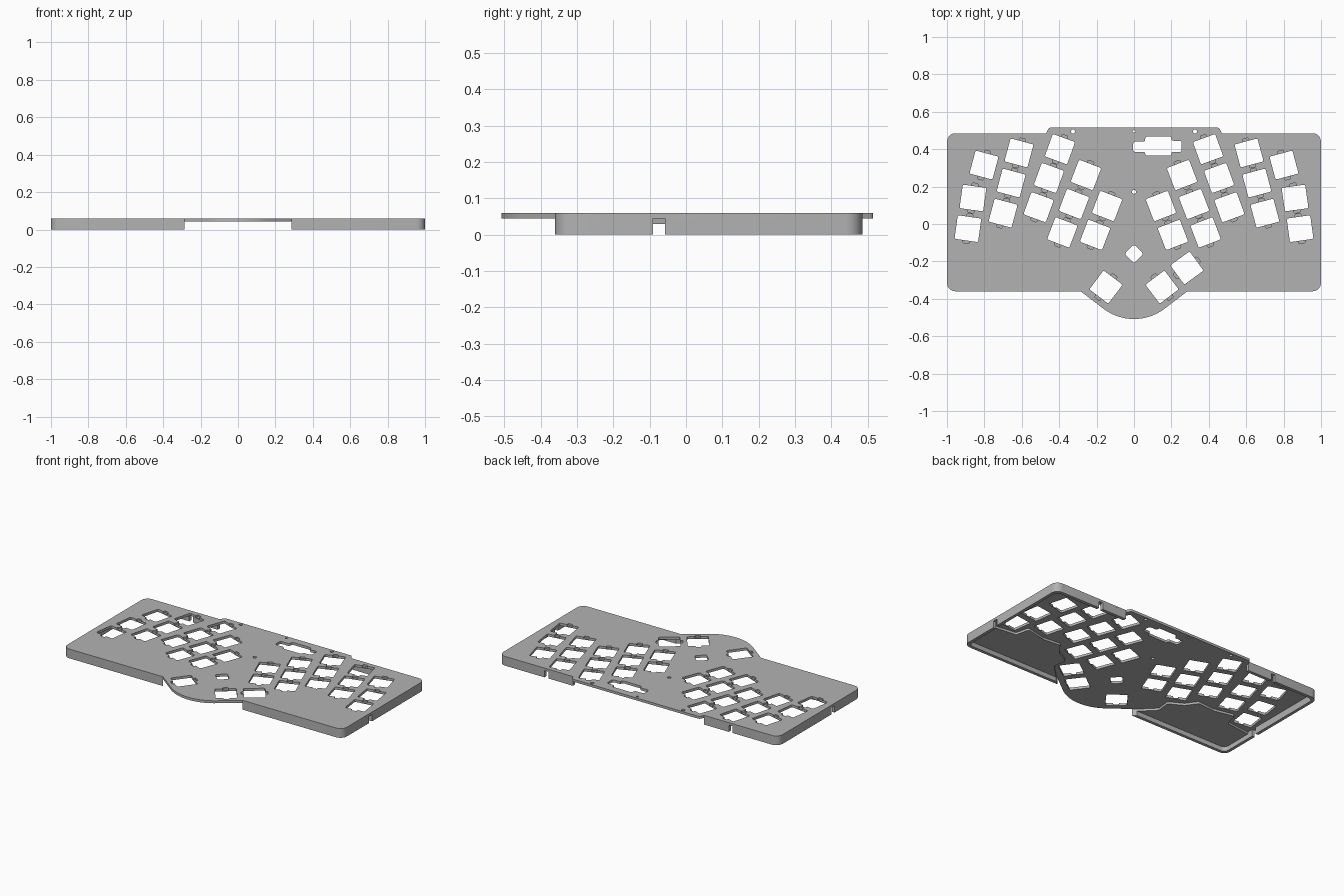
import bpy, bmesh, math
from mathutils import Vector, Matrix

if "Cube" in bpy.data.objects:
    bpy.data.objects.remove(bpy.data.objects["Cube"], do_unlink=True)

TOP, CLIP_FLOOR, PLATE, PALM = 0.06, 0.05, 0.044, 0.03
KEY = 0.127

grey = bpy.data.materials.new("matte grey")
grey.use_nodes = True
colour = (0.45, 0.45, 0.45, 1)
grey.diffuse_color = colour
grey.node_tree.nodes["Principled BSDF"].inputs["Base Color"].default_value = colour


def fillet(points, r, steps=5):
    """Round the corners of a closed outline; r is one radius or one per corner."""
    out, n = [], len(points)
    radii = r if isinstance(r, list) else [r] * n
    for i, rad in enumerate(radii):
        p = Vector(points[i])
        if rad == 0:
            out.append(p)
            continue
        a, b = Vector(points[i - 1]) - p, Vector(points[(i + 1) % n]) - p
        half = a.angle(b) / 2
        reach = min(rad / math.tan(half), a.length * 0.45, b.length * 0.45)
        s, e = p + a.normalized() * reach, p + b.normalized() * reach
        c = p + (a.normalized() + b.normalized()).normalized() * reach / math.cos(half)
        u, v = s - c, e - c
        sweep = math.atan2(u.x * v.y - u.y * v.x, u.dot(v))
        for k in range(steps + 1):
            out.append(c + Matrix.Rotation(sweep * k / steps, 2) @ u)
    return out


def rect(x0, y0, x1, y1):
    return [(x0, y0), (x1, y0), (x1, y1), (x0, y1)]


def circle(x, y, r, n=20):
    return [(x + r * math.cos(math.tau * k / n), y + r * math.sin(math.tau * k / n))
            for k in range(n)]


def placed(points, x, y, degrees):
    turn = Matrix.Rotation(math.radians(degrees), 2)
    return [turn @ Vector(p) + Vector((x, y)) for p in points]


def slab(name, loops, z0, z1):
    """Solid sheet from an outline (first loop) and the holes in it."""
    bm = bmesh.new()
    rims = ([], [])
    for pts in loops:
        low, high = ([bm.verts.new((p[0], p[1], z)) for p in pts] for z in (z0, z1))
        for i in range(len(pts)):
            bm.faces.new((low[i - 1], low[i], high[i], high[i - 1]))
            rims[0].append(bm.edges.get((low[i - 1], low[i])))
            rims[1].append(bm.edges.get((high[i - 1], high[i])))
    for rim in rims:
        bmesh.ops.triangle_fill(bm, edges=rim, use_beauty=True, normal=(0, 0, 1))
    bmesh.ops.recalc_face_normals(bm, faces=bm.faces[:])
    mesh = bpy.data.meshes.new(name)
    bm.to_mesh(mesh)
    bm.free()
    mesh.materials.append(grey)
    obj = bpy.data.objects.new(name, mesh)
    bpy.context.collection.objects.link(obj)
    # Smooth the rounded corners, keep all other edges crisp
    bpy.ops.object.select_all(action="DESELECT")
    obj.select_set(True)
    bpy.context.view_layer.objects.active = obj
    bpy.ops.object.shade_smooth_by_angle(angle=math.radians(30))


def pair(name, outline, z0, z1):
    """The same slab on the left (+x) and right (-x) side."""
    for side, s in (("left", 1), ("right", -1)):
        slab(f"{side}_{name}", [[(s * x, y) for x, y in outline]], z0, z1)


# Plate outline: front bulge, palm rest corners, raised back edge
arc = [(0.27 * math.sin(math.radians(a)), -0.238 - 0.27 * math.cos(math.radians(a)))
       for a in range(2, 39, 4)]
half = arc + [(0.285, -0.36), (1, -0.36), (1, 0.485), (0.47, 0.485), (0.455, 0.515)]
radii = [0] * (len(arc) + 1) + [0.045, 0.045, 0, 0.015]
outline = fillet(half + [(-x, y) for x, y in reversed(half)], radii + radii[::-1])

# Key columns for the +x hand: x, y, tilt; then the extra thumb key
keys = [(0.144, 0.096, 21), (0.208, -0.058, 21),
        (0.257, 0.262, 21), (0.321, 0.107, 21), (0.383, -0.045, 21),
        (0.396, 0.4, 20), (0.455, 0.246, 20), (0.51, 0.09, 20),
        (0.615, 0.38, 15), (0.657, 0.219, 15), (0.7, 0.058, 15),
        (0.802, 0.315, 15), (0.861, 0.139, 8), (0.888, -0.025, 8),
        (0.15, -0.337, 37)]
keys += [(-x, y, -t) for x, y, t in keys] + [(0.283, -0.235, -54)]

# Key opening, and the wider one with clip recesses above and below
h, c = KEY / 2, 0.017
d = h + 0.016
opening = fillet(rect(-h, -h, h, h), 0.008, 3)
edge = [(-h, -h), (-c, -h), (-c, -d), (c, -d), (c, -h), (h, -h)]
clipped = fillet(edge + [(-x, -y) for x, y in edge], [0.008, 0, 0.012, 0.012, 0, 0.008] * 2, 3)

# Controller window, pointer opening and screw holes
window = fillet([(-0.005, 0.385), (0.06, 0.385), (0.06, 0.365), (0.2, 0.365),
                 (0.2, 0.385), (0.255, 0.385), (0.255, 0.445), (0.2, 0.445),
                 (0.2, 0.468), (0.06, 0.468), (0.06, 0.44), (-0.005, 0.44)], 0.012, 3)
pointer = placed(fillet(rect(-0.036, -0.036, 0.036, 0.036), 0.012), 0, -0.16, 45)
holes = [window, pointer, circle(0, 0.495, 0.007), circle(0, 0.172, 0.011),
         circle(-0.326, 0.495, 0.011), circle(0.326, 0.495, 0.011)]

# Key plate: recessed upper sheet over a plain lower sheet
slab("key_plate_top", [outline] + holes + [placed(clipped, *k) for k in keys],
     CLIP_FLOOR, TOP)
slab("key_plate_base", [outline] + holes + [placed(opening, *k) for k in keys],
     PLATE, CLIP_FLOOR)

# Front wall wrapping round to the side notch
front = [(0.285, -0.36), (1, -0.36), (1, -0.091), (0.98, -0.091), (0.98, -0.34), (0.31, -0.34)]
pair("front_wall", [tuple(p) for p in fillet(front, [0, 0.045, 0, 0, 0.03, 0])], 0, PLATE)

# Side wall from the notch round to the back slot, and the short back wall
side = [(1, -0.058), (1, 0.485), (0.674, 0.485), (0.674, 0.464), (0.98, 0.464), (0.98, -0.058)]
pair("side_wall", [tuple(p) for p in fillet(side, [0, 0.045, 0, 0, 0.03, 0])], 0, PLATE)
pair("back_wall", rect(0.47, 0.464, 0.646, 0.485), 0, PLATE)

# Thick palm rests, following the lower edge of the key columns
palm = [(0.31, -0.34), (0.98, -0.34), (0.98, -0.13), (0.81, -0.11), (0.79, -0.02),
        (0.65, -0.05), (0.53, -0.04), (0.48, -0.11), (0.39, -0.16), (0.4, -0.25)]
pair("palm_rest", [tuple(p) for p in fillet(palm, [0, 0, 0] + [0.015] * 7)], PALM, PLATE)
